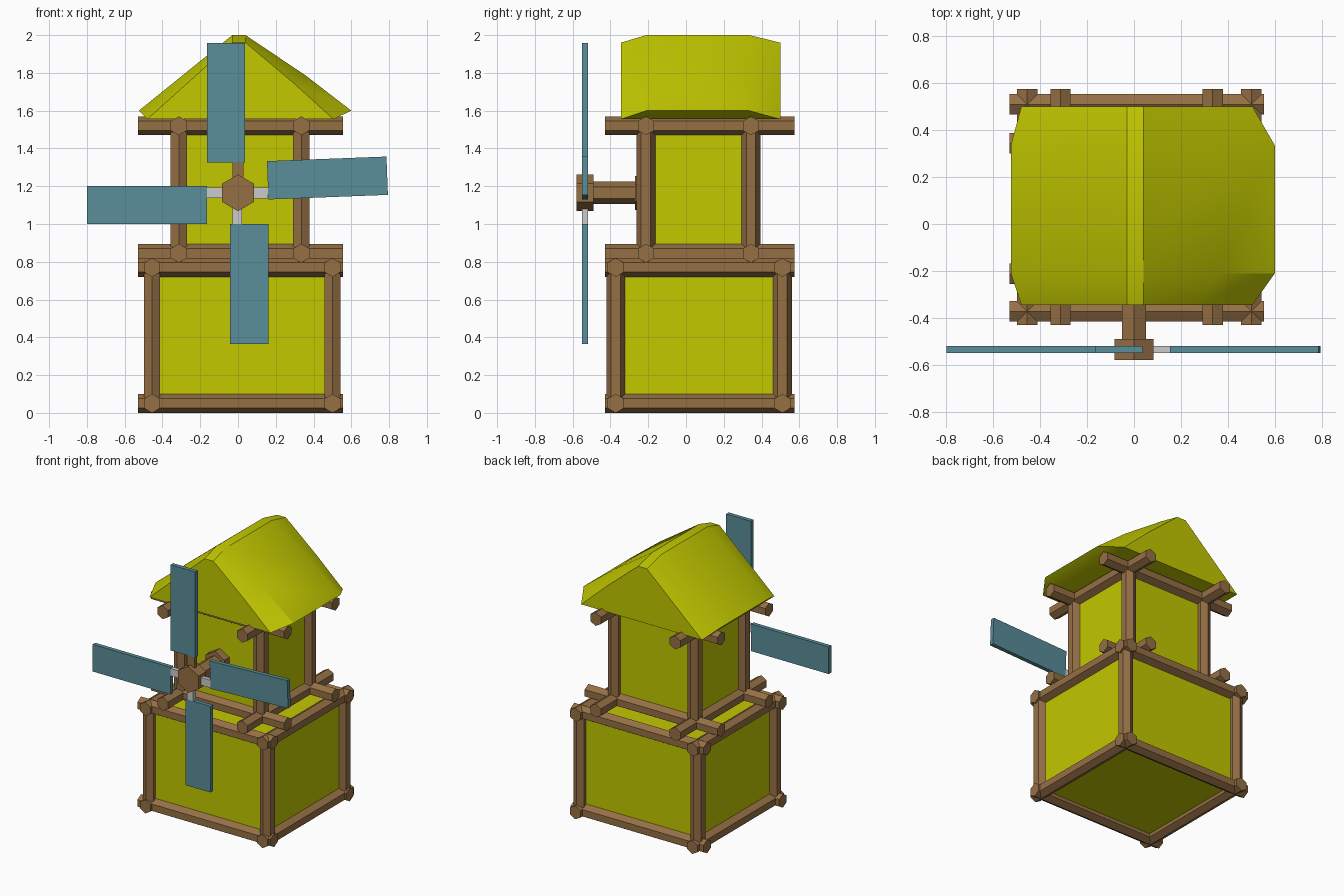
import bpy, bmesh, math
from mathutils import Matrix, Vector

if "Cube" in bpy.data.objects:
    bpy.data.objects.remove(bpy.data.objects["Cube"])


def material(name, rgb):
    m = bpy.data.materials.new(name)
    m.diffuse_color = (*rgb, 1)
    m.use_nodes = True
    m.node_tree.nodes["Principled BSDF"].inputs["Base Color"].default_value = m.diffuse_color
    return m


WOOD = material("wood", (0.30, 0.16, 0.06))
YELLOW = material("yellow", (0.54, 0.58, 0.0))
BLUE = material("blue", (0.10, 0.27, 0.32))


def finish(name, bm, mat):
    bmesh.ops.recalc_face_normals(bm, faces=bm.faces)
    me = bpy.data.meshes.new(name)
    bm.to_mesh(me)
    bm.free()
    ob = bpy.data.objects.new(name, me)
    bpy.context.collection.objects.link(ob)
    if mat:
        me.materials.append(mat)
    return ob


def loft(bm, rings):
    vs = [[bm.verts.new(p) for p in ring] for ring in rings]
    n = len(vs[0])
    for a, b in zip(vs, vs[1:]):
        for i in range(n):
            j = (i + 1) % n
            bm.faces.new((a[i], a[j], b[j], b[i]))
    bm.faces.new(vs[0])
    bm.faces.new(vs[-1])


def hex_bar(name, axis, a, b, t0, t1, r=0.05):
    """Hexagonal bar along an axis; a and b are the other two coordinates."""
    def place(t, u, v):
        return {"x": (t, u, v), "y": (u, t, v), "z": (u, v, t)}[axis]
    bm = bmesh.new()
    ang = [i * math.pi / 3 for i in range(6)]
    loft(bm, [[place(t, a + r * math.sin(k), b + r * math.cos(k)) for k in ang]
              for t in (t0, t1)])
    return finish(name, bm, WOOD)


def box(name, lo, hi, mat, tilt=0):
    lo, hi = Vector(lo), Vector(hi)
    bm = bmesh.new()
    bmesh.ops.create_cube(bm, size=1)
    m = (Matrix.Translation((lo + hi) / 2) @ Matrix.Rotation(math.radians(tilt), 4, "Y")
         @ Matrix.Diagonal((*(hi - lo), 1)))
    bmesh.ops.transform(bm, matrix=m, verts=bm.verts)
    return finish(name, bm, mat)


# Two timber-framed storeys: post positions and beam heights
for part, xs, ys, zs in (("lower", (-0.455, 0.50), (-0.372, 0.51), (0.05, 0.77)),
                         ("upper", (-0.313, 0.335), (-0.212, 0.344), (0.845, 1.52))):
    box(part + "_walls", (xs[0], ys[0], zs[0]), (xs[1], ys[1], zs[1]), YELLOW)
    for z in zs:
        for y in ys:
            hex_bar(part + "_cross_beam", "x", y, z, -0.53, 0.555)
        for x in xs:
            hex_bar(part + "_side_beam", "y", x, z, -0.43, 0.575)
    for x in xs:
        for y in ys:
            hex_bar(part + "_post", "z", x, y, *zs)

# Roof: solid gable with pinched ends
mid = [(-0.48, 1.555), (-0.525, 1.6), (-0.03, 2.0), (0.04, 2.0),
       (0.36, 1.785), (0.60, 1.6), (0.505, 1.555)]
end = [(-0.48, 1.555), (-0.48, 1.555), (-0.03, 1.96), (0.04, 1.96),
       (0.29, 1.75), (0.505, 1.555), (0.505, 1.555)]
bm = bmesh.new()
loft(bm, [[(x, y, z) for x, z in ring]
          for y, ring in ((-0.345, end), (-0.21, mid), (0.335, mid), (0.5, end))])
bmesh.ops.remove_doubles(bm, verts=bm.verts, dist=0.0005)
roof = finish("roof", bm, YELLOW)
bpy.context.view_layer.objects.active = roof
roof.select_set(True)
bpy.ops.object.shade_smooth_by_angle(angle=math.radians(30))

# Axle, wall collar and hub
HZ = 1.165
hex_bar("wall_collar", "y", 0, HZ, -0.27, -0.20, 0.09)
hex_bar("axle", "y", 0, HZ, -0.50, -0.20, 0.06)
hex_bar("hub", "y", 0, HZ, -0.58, -0.49, 0.097)

# Sails and their spars
Y0, Y1 = -0.55, -0.52
for name, x0, x1, z0, z1, tilt in (("top", -0.165, 0.036, 1.325, 1.957, 0),
                                   ("left", -0.80, -0.165, 1.0, 1.2, 0),
                                   ("bottom", -0.043, 0.162, 0.365, 1.0, 0),
                                   ("right", 0.157, 0.790, 1.142, 1.345, -2.2)):
    box(name + "_sail", (x0, Y0, z0), (x1, Y1, z1), BLUE, tilt)
box("top_spar", (-0.03, Y0, HZ), (0.03, Y1, 1.325), WOOD)
box("left_spar", (-0.165, Y0, HZ - 0.027), (0, Y1, HZ + 0.027), None)
box("bottom_spar", (-0.03, Y0, 1.0), (0.02, Y1, HZ), None)
box("right_spar", (0, Y0, HZ - 0.03), (0.16, Y1, HZ + 0.027), None)
